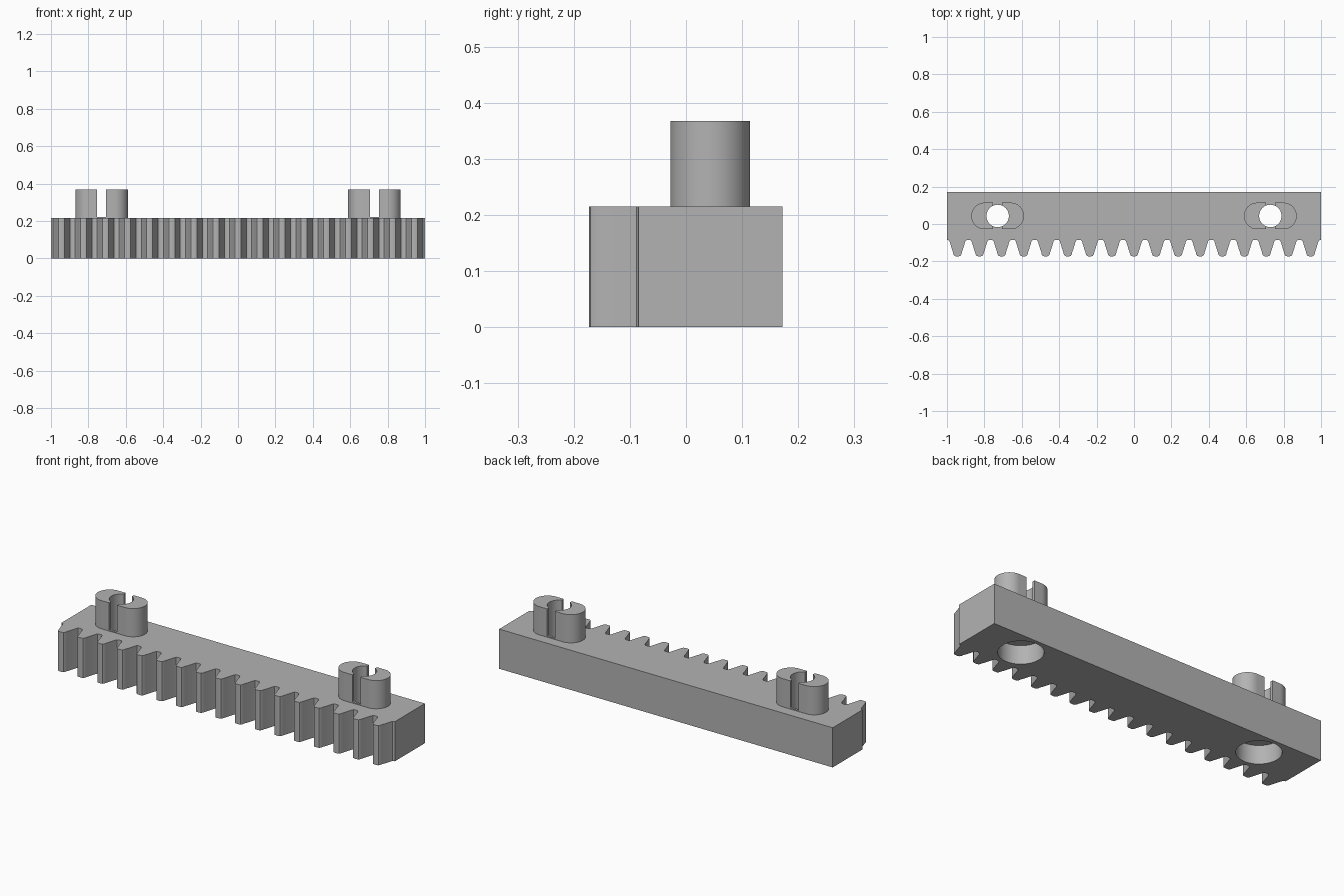
import bpy
import bmesh
import math

cube = bpy.data.objects.get("Cube")
if cube:
    bpy.data.objects.remove(cube, do_unlink=True)

BODY_TOP, BOSS_TOP = 0.215, 0.368
BACK, ROOT = 0.172, -0.085
PITCH, TEETH = 0.118, 17
HOLE_X, HOLE_Y = 0.729, 0.043
HOLE_R, BORE_R, BORE_DEPTH = 0.06, 0.109, 0.1
BOSS_R, BOSS_HALF, SLOT = 0.071, 0.141, 0.048

grey = bpy.data.materials.new("plain grey")
grey.use_nodes = True
color = (0.45, 0.45, 0.45, 1)
grey.diffuse_color = color
grey.node_tree.nodes["Principled BSDF"].inputs["Base Color"].default_value = color


def prism(name, outline, z0, z1):
    """Extrude a closed xy outline from z0 up to z1."""
    bm = bmesh.new()
    base = bm.faces.new([bm.verts.new((x, y, z0)) for x, y in outline])
    top = bmesh.ops.extrude_face_region(bm, geom=[base])["geom"]
    moved = [v for v in top if isinstance(v, bmesh.types.BMVert)]
    bmesh.ops.translate(bm, verts=moved, vec=(0, 0, z1 - z0))
    bmesh.ops.recalc_face_normals(bm, faces=bm.faces)
    mesh = bpy.data.meshes.new(name)
    bm.to_mesh(mesh)
    bm.free()
    obj = bpy.data.objects.new(name, mesh)
    bpy.context.collection.objects.link(obj)
    mesh.materials.append(grey)
    return obj


def arc(cx, cy, r, start, sweep, n):
    angles = [math.radians(start + sweep * i / n) for i in range(n + 1)]
    return [(cx + r * math.cos(a), cy + r * math.sin(a)) for a in angles]


def disc(name, x, r, z0, z1):
    return prism(name, arc(x, HOLE_Y, r, 0, 360, 64)[:-1], z0, z1)


def cut(obj, cutters):
    """Subtract the cutters, apply, and delete them."""
    bpy.ops.object.select_all(action="DESELECT")
    bpy.context.view_layer.objects.active = obj
    obj.select_set(True)
    for cutter in cutters:
        cutter.hide_render = True
        mod = obj.modifiers.new("cut", "BOOLEAN")
        mod.operation, mod.solver, mod.object = "DIFFERENCE", "EXACT", cutter
        bpy.ops.object.modifier_apply(modifier=mod.name)
        bpy.data.objects.remove(cutter, do_unlink=True)
    bpy.ops.object.shade_smooth_by_angle(angle=math.radians(32))


# Rack body: half a tooth mirrored and repeated along the front edge
half_tooth = [(0.051, ROOT), (0.045, -0.088), (0.041, -0.096), (0.0295, -0.1345),
              (0.024, -0.15), (0.021, -0.163), (0.016, -0.17), (0.009, -0.1725)]
tooth = [(-x, y) for x, y in half_tooth] + half_tooth[::-1]
outline = [(-1, ROOT)]
for i in range(TEETH):
    center = (i - (TEETH - 1) / 2) * PITCH
    outline += [(center + x, y) for x, y in tooth]
outline += [(1, ROOT), (1, BACK), (-1, BACK)]
body = prism("toothed_rack_body", outline, 0, BODY_TOP)

# Through holes with a wide counterbore underneath
cutters = []
for x in (-HOLE_X, HOLE_X):
    cutters += [disc("bore_cutter", x, BORE_R, -0.1, BORE_DEPTH),
                disc("hole_cutter", x, HOLE_R, -0.1, 0.5)]
cut(body, cutters)

# Split oblong bosses on top
for name, x in (("right_boss", -HOLE_X), ("left_boss", HOLE_X)):
    offset = BOSS_HALF - BOSS_R
    oblong = (arc(x + offset, HOLE_Y, BOSS_R, -90, 180, 32)
              + arc(x - offset, HOLE_Y, BOSS_R, 90, 180, 32))
    boss = prism(name, oblong, BODY_TOP, BOSS_TOP)
    s = SLOT / 2
    slot = prism("slot_cutter", [(x - s, -0.2), (x + s, -0.2), (x + s, 0.3), (x - s, 0.3)],
                 BODY_TOP + 0.006, 0.5)
    cut(boss, [disc("hole_cutter", x, HOLE_R, 0.1, 0.5), slot])
